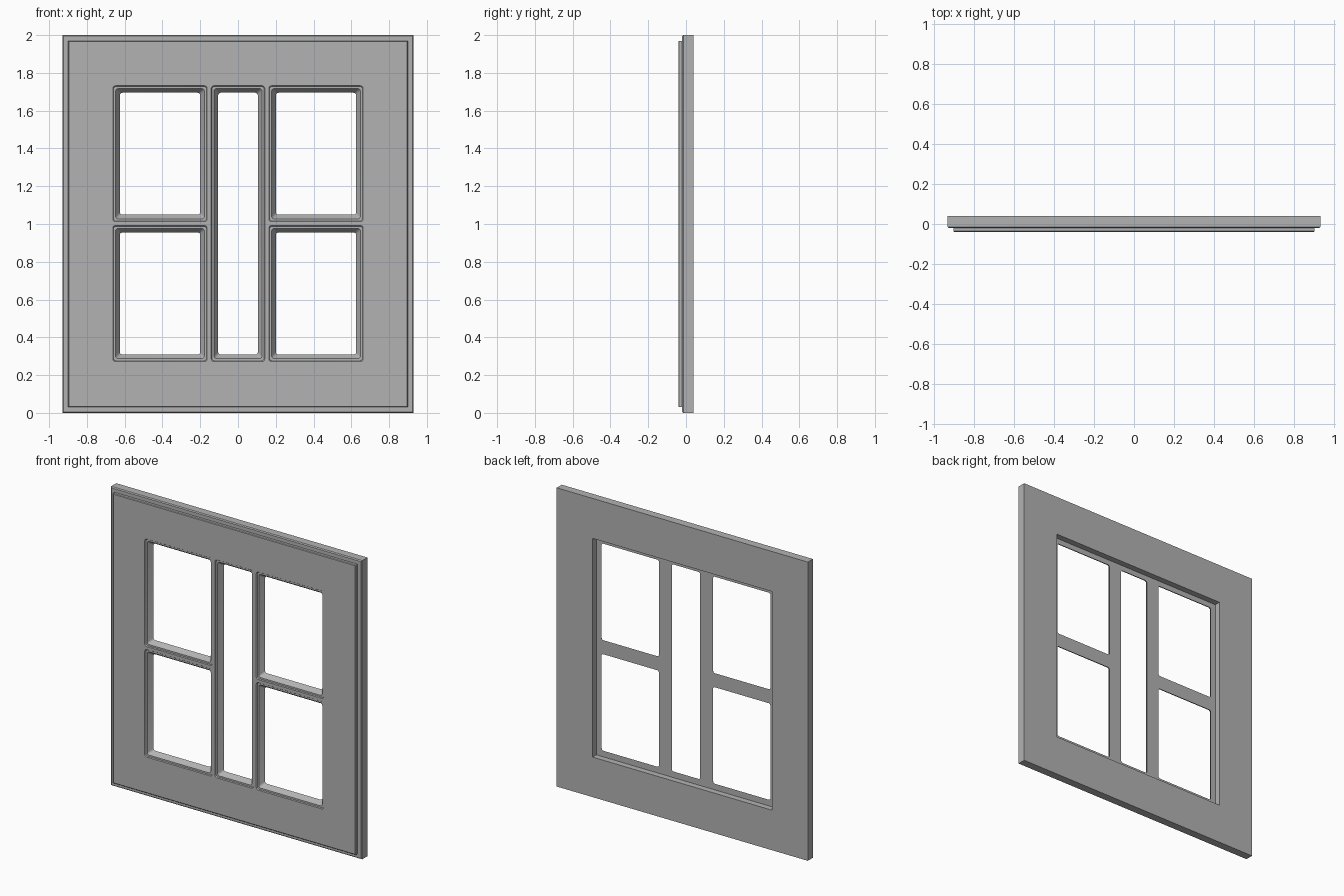
import bpy, bmesh, math

if "Cube" in bpy.data.objects:
    bpy.data.objects.remove(bpy.data.objects["Cube"], do_unlink=True)

FRONT, BAR_BACK, BACK = -0.04, 0.0, 0.04
MID = 1.0

grey = bpy.data.materials.new("painted_grey")
grey.use_nodes = True
COLOUR = (0.45, 0.45, 0.45, 1)
grey.diffuse_color = COLOUR
grey.node_tree.nodes["Principled BSDF"].inputs["Base Color"].default_value = COLOUR

bm = bmesh.new()


def loop(x0, x1, z0, z1, y, radius=0, steps=4):
    """Closed ring of vertices: a rectangle with optional rounded corners."""
    verts = []
    corners = [(x1, z1), (x0, z1), (x0, z0), (x1, z0)]
    for i, (cx, cz) in enumerate(corners):
        if not radius:
            verts.append(bm.verts.new((cx, y, cz)))
            continue
        cx += radius if cx == x0 else -radius
        cz += radius if cz == z0 else -radius
        for k in range(steps + 1):
            a = math.pi / 2 * (i + k / steps)
            verts.append(bm.verts.new((cx + radius * math.cos(a), y, cz + radius * math.sin(a))))
    return verts


def loft(rings):
    for a, b in zip(rings, rings[1:]):
        for i in range(len(a)):
            j = (i + 1) % len(a)
            bm.faces.new((a[i], a[j], b[j], b[i]))


def fill(*rings):
    """Flat sheet bounded by the first ring, with the others as holes."""
    edges = []
    for r in rings:
        for i in range(len(r)):
            pair = (r[i - 1], r[i])
            edges.append(bm.edges.get(pair) or bm.edges.new(pair))
    bmesh.ops.triangle_fill(bm, edges=edges, use_beauty=True, normal=(0, 1, 0))


# Outer frame: back slab, chamfer, ledge and raised front panel
outer_profile = [(0, BACK), (0, -0.014), (0.006, -0.02), (0.03, -0.02), (0.03, -0.036), (0.034, FRONT)]
outer = [loop(-0.93 + d, 0.93 - d, d, 2 - d, y) for d, y in outer_profile]
loft(outer)

# Rebate cut in the back around all the openings
rebate = [loop(-0.664, 0.664, 0.268, 1.732, y) for y in (BACK, BAR_BACK)]
loft(rebate)

# Five openings, each with a stepped and sloping moulding
moulding = [(0, FRONT), (0.004, -0.034), (0.015, -0.034), (0.018, -0.028), (0.037, BAR_BACK)]
openings = [(-0.142, 0.142, 0.272, 1.732)]
for x0, x1 in ((-0.663, -0.163), (0.163, 0.663)):
    for z0, z1 in ((0.272, MID - 0.008), (MID + 0.012, 1.732)):
        openings.append((x0, x1, z0, z1))
front_holes, back_holes = [], []
for x0, x1, z0, z1 in openings:
    rings = [loop(x0 + d, x1 - d, z0 + d, z1 - d, y, 0.014) for d, y in moulding]
    loft(rings)
    front_holes.append(rings[0])
    back_holes.append(rings[-1])

# Flat faces: front panel, back of the bars, back of the frame
fill(outer[-1], *front_holes)
fill(rebate[1], *back_holes)
fill(outer[0], rebate[0])

bmesh.ops.recalc_face_normals(bm, faces=bm.faces)
mesh = bpy.data.meshes.new("window_frame")
bm.to_mesh(mesh)
bm.free()
mesh.materials.append(grey)
frame = bpy.data.objects.new("window_frame", mesh)
bpy.context.collection.objects.link(frame)
bpy.context.view_layer.objects.active = frame
frame.select_set(True)
bpy.ops.object.shade_smooth_by_angle(angle=math.radians(25))
